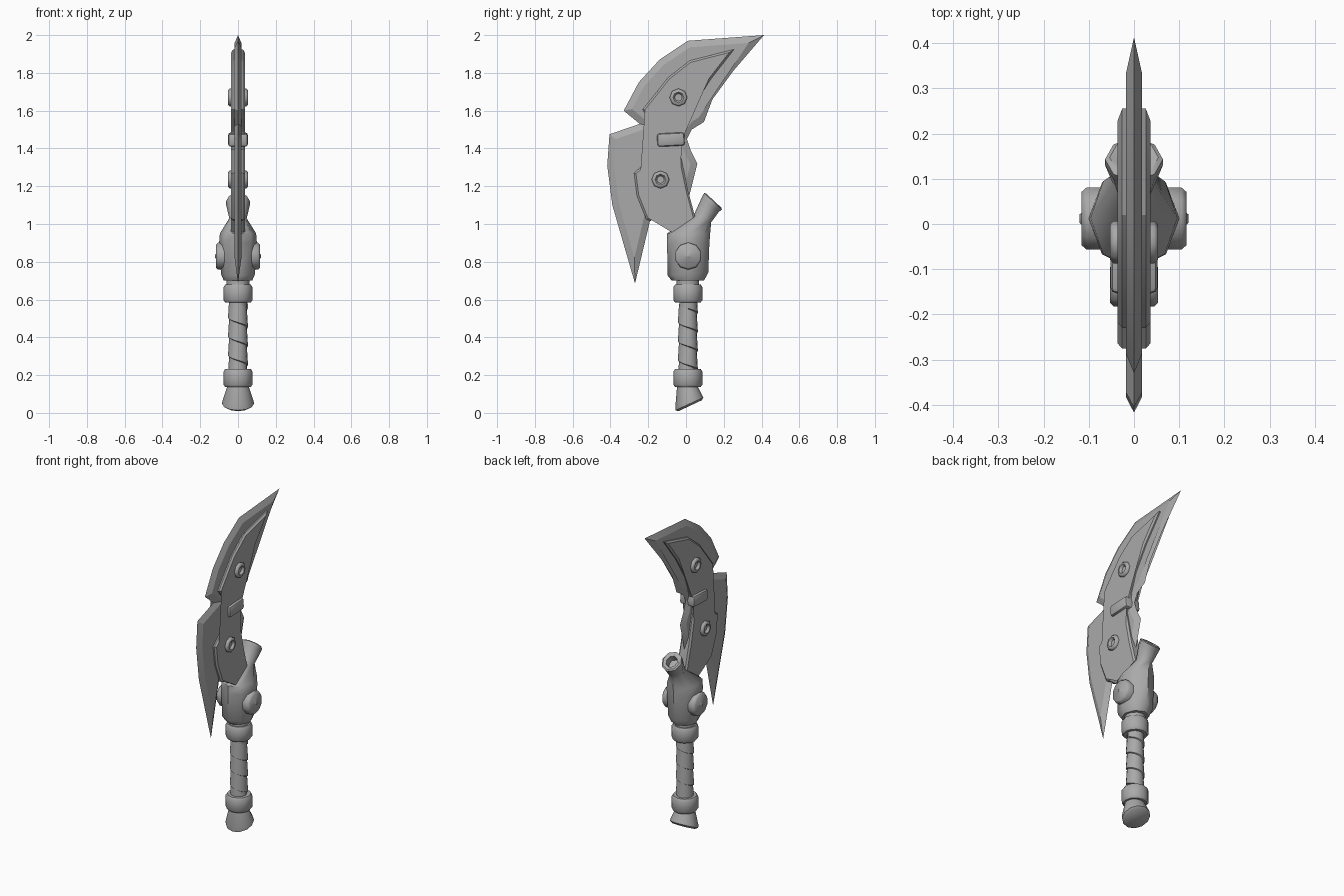
import bpy, bmesh
from math import sin, cos, pi, radians
from mathutils import Matrix, Vector

if "Cube" in bpy.data.objects:
    bpy.data.objects.remove(bpy.data.objects["Cube"], do_unlink=True)

steel = bpy.data.materials.new("plain_grey")
steel.use_nodes = True
GREY = (0.4, 0.4, 0.4, 1)
steel.diffuse_color = GREY
steel.node_tree.nodes["Principled BSDF"].inputs["Base Color"].default_value = GREY


def finish(name, bm, angle):
    bmesh.ops.recalc_face_normals(bm, faces=bm.faces)
    mesh = bpy.data.meshes.new(name)
    bm.to_mesh(mesh)
    bm.free()
    mesh.materials.append(steel)
    obj = bpy.data.objects.new(name, mesh)
    bpy.context.collection.objects.link(obj)
    bpy.ops.object.select_all(action='DESELECT')
    obj.select_set(True)
    bpy.context.view_layer.objects.active = obj
    bpy.ops.object.shade_smooth_by_angle(angle=radians(angle))
    return obj


def bridge(bm, loops):
    for a, b in zip(loops, loops[1:]):
        for i in range(len(a)):
            j = (i + 1) % len(a)
            bm.faces.new((a[i], a[j], b[j], b[i]))


def loft(name, rings, sides=12, place=None, angle=50):
    """Rings are (centre y, centre z, radius x, radius y, tilt in degrees)."""
    bm = bmesh.new()
    loops = []
    for cy, cz, rx, ry, tilt in rings:
        t = radians(tilt)
        loop = []
        for k in range(sides):
            a = 2 * pi * k / sides
            s = ry * sin(a)
            loop.append(bm.verts.new((rx * cos(a), cy + s * cos(t), cz + s * sin(t))))
        loops.append(loop)
    bridge(bm, loops)
    bm.faces.new(loops[0])
    bm.faces.new(loops[-1])
    if place:
        bm.transform(place)
    return finish(name, bm, angle)


def lathe(name, profile, sides=12, y=0.0, place=None):
    return loft(name, [(y, z, r, r, 0) for r, z in profile], sides, place)


def inset(outline, d):
    """Moves each edge of an outline inward by d, with mitred corners."""
    pts = [Vector(p) for p in outline]
    n = len(pts)
    area = sum(pts[i - 1].x * pts[i].y - pts[i].x * pts[i - 1].y for i in range(n))
    side = 1 if area > 0 else -1
    result = []
    for i, p in enumerate(pts):
        e1 = (p - pts[i - 1]).normalized()
        e2 = (pts[(i + 1) % n] - p).normalized()
        n1 = Vector((-e1.y, e1.x)) * side
        n2 = Vector((-e2.y, e2.x)) * side
        result.append(p + (n1 + n2) * d / max(0.08, 1 + n1.dot(n2)))
    return result


def plate(name, outline, layers):
    """Layers are (x, inset) from the right face to the left face."""
    bm = bmesh.new()
    loops = [[bm.verts.new((x, p[0], p[1])) for p in inset(outline, d)] for x, d in layers]
    bridge(bm, loops)
    caps = [bm.faces.new(loops[0]), bm.faces.new(loops[-1])]
    bmesh.ops.triangulate(bm, faces=caps)
    return finish(name, bm, 20)


# Blade: crescent above, hooked tail below, ground to an edge all round
blade = [(0.413, 2.0), (0.01, 1.97), (-0.14, 1.87), (-0.25, 1.75), (-0.33, 1.6),
         (-0.245, 1.53), (-0.405, 1.475), (-0.417, 1.31), (-0.39, 1.1), (-0.27, 0.685),
         (-0.185, 1.04), (-0.15, 1.12), (-0.05, 1.12), (0.015, 1.14), (0.03, 1.2),
         (0.06, 1.32), (0.025, 1.39), (0.005, 1.45), (0.03, 1.5), (0.095, 1.54),
         (0.14, 1.66), (0.25, 1.81)]
plate("blade", blade, [(-0.018, 0.035), (0, 0), (0.018, 0.035)])

# Raised panel over both faces, with legs that run down into the socket
panel = [(0.255, 1.925), (0.02, 1.865), (-0.095, 1.775), (-0.19, 1.655), (-0.23, 1.605),
         (-0.14, 1.485), (-0.135, 1.395), (-0.275, 1.27), (-0.26, 1.15), (-0.21, 1.025),
         (-0.185, 1.015), (-0.17, 1.055), (-0.14, 1.06), (-0.07, 0.94), (-0.03, 0.94),
         (-0.07, 1.045), (-0.05, 1.07), (-0.01, 1.04), (0.01, 0.95), (0.06, 0.98),
         (0.045, 1.05), (0.01, 1.18), (-0.035, 1.395), (-0.01, 1.475), (0.04, 1.62),
         (0.13, 1.765)]
plate("blade_panel", panel, [(-0.036, 0.01), (-0.026, 0), (0.026, 0), (0.036, 0.01)])

# Clasp around the waist of the blade
bm = bmesh.new()
bmesh.ops.create_cube(bm, size=1)
bm.transform(Matrix.Translation((0, -0.08, 1.447)) @ Matrix.Rotation(radians(3), 4, 'X')
             @ Matrix.Diagonal((0.104, 0.145, 0.07, 1)))
bmesh.ops.bevel(bm, geom=bm.edges[:], offset=0.014, segments=2, affect='EDGES', profile=0.5)
finish("blade_clasp", bm, 40)

# Side fittings: eyelets on the blade and round bosses on the socket
eyelet = [(0.047, 0.03), (0.047, 0.045), (0.039, 0.053), (0.029, 0.053),
          (0.023, 0.046), (0.02, 0.038)]
boss = [(0.072, 0.07), (0.072, 0.105), (0.062, 0.116), (0.014, 0.116), (0.009, 0.121)]
for label, s in (("left", 1), ("right", -1)):
    turn = Matrix.Rotation(s * pi / 2, 4, 'Y')
    for part, y, z in (("upper", -0.04, 1.67), ("lower", -0.135, 1.235)):
        lathe(f"{part}_eyelet_{label}", eyelet, 8, place=Matrix.Translation((0, y, z)) @ turn)
    lathe(f"socket_boss_{label}", boss, 10, place=Matrix.Translation((0, 0.012, 0.83)) @ turn)

# Socket with a hollow spout that leans to the back
loft("socket", [(0.01, 0.7, 0.075, 0.085, 0), (0.01, 0.735, 0.09, 0.108, 4),
                (0.012, 0.9, 0.1, 0.112, 0), (0.014, 0.95, 0.096, 0.114, 0),
                (0.088, 1.03, 0.046, 0.05, -25), (0.13, 1.105, 0.064, 0.06, -43),
                (0.143, 1.12, 0.064, 0.064, -43), (0.147, 1.124, 0.054, 0.054, -43),
                (0.143, 1.12, 0.036, 0.036, -43), (0.12, 1.09, 0.032, 0.032, -43)], 8)

# Collars at both ends of the grip
for name, z in (("upper_collar", 0.585), ("lower_collar", 0.138)):
    lathe(name, [(0.05, z), (0.068, z), (0.077, z + 0.012), (0.077, z + 0.08),
                 (0.068, z + 0.094), (0.05, z + 0.094)], 12, 0.01)
lathe("neck", [(0.06, 0.66), (0.06, 0.71)], 12, 0.01)

# Grip core with one spiral strip wound round it
lathe("grip_core", [(0.045, 0.18), (0.045, 0.62)], 16, 0.01)
bm = bmesh.new()
pitch, steps, turns = 0.1, 16, 4
strip = []
for i in range(steps * turns + 1):
    a = 2 * pi * i / steps
    z = 0.55 - pitch * i / steps
    strip.append([bm.verts.new((r * cos(a), 0.01 + r * sin(a), z + h))
                  for r, h in ((0.045, 0), (0.053, 0.004), (0.047, pitch))])
for a, b in zip(strip, strip[1:]):
    for k in range(2):
        bm.faces.new((a[k], b[k], b[k + 1], a[k + 1]))
finish("grip_wrap", bm, 40)

# Flared pommel with a slanted foot
loft("pommel", [(0.006, 0.145, 0.055, 0.053, 0), (0.015, 0.062, 0.083, 0.077, 22),
                (0.019, 0.048, 0.084, 0.081, 25), (0.022, 0.038, 0.07, 0.068, 25)], 12)
